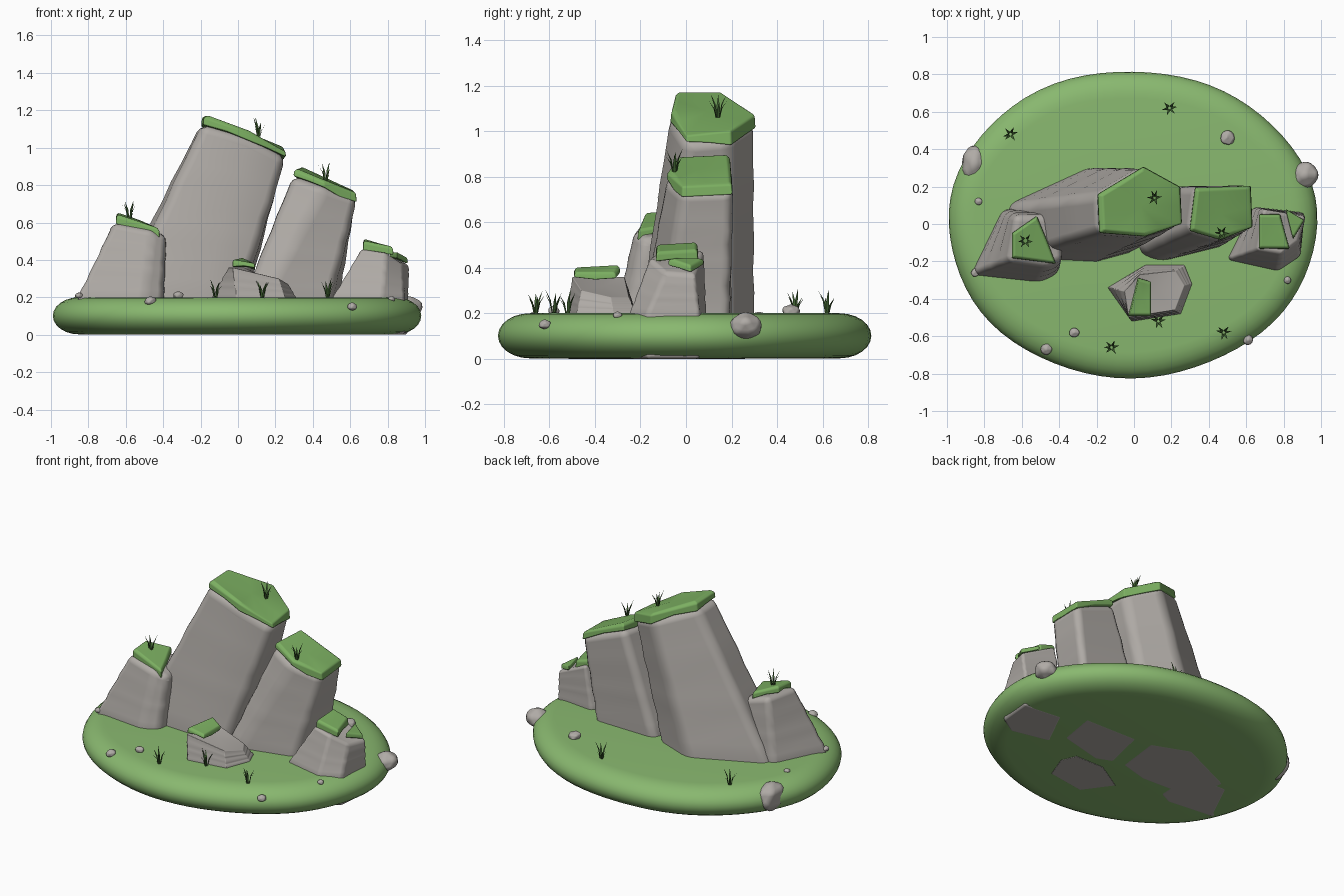
import bpy, bmesh, math, random
from mathutils import Vector

random.seed(4)
if "Cube" in bpy.data.objects:
    bpy.data.objects.remove(bpy.data.objects["Cube"], do_unlink=True)


def material(name, rgb):
    mat = bpy.data.materials.new(name)
    mat.use_nodes = True
    color = (*rgb, 1)
    mat.diffuse_color = color
    bsdf = mat.node_tree.nodes["Principled BSDF"]
    bsdf.inputs["Base Color"].default_value = color
    bsdf.inputs["Roughness"].default_value = 0.9
    return mat


TURF = material("turf green", (0.25, 0.48, 0.16))
STONE = material("stone grey", (0.43, 0.405, 0.38))
MOSS = material("moss green", (0.20, 0.43, 0.12))
BLADE = material("dark grass green", (0.05, 0.12, 0.03))


def finish(name, bm, mat, bevel=0, segments=3):
    """Turn a bmesh into a smooth object, with softened edges if asked."""
    bmesh.ops.recalc_face_normals(bm, faces=bm.faces)
    for face in bm.faces:
        face.smooth = True
    mesh = bpy.data.meshes.new(name)
    bm.to_mesh(mesh)
    bm.free()
    mesh.materials.append(mat)
    obj = bpy.data.objects.new(name, mesh)
    bpy.context.collection.objects.link(obj)
    if bevel:
        mod = obj.modifiers.new("Soft edges", "BEVEL")
        mod.width = bevel
        mod.segments = segments
        mod.limit_method = "ANGLE"
        mod.angle_limit = math.radians(28)
        mod.harden_normals = True
    return obj


def loft(rings):
    """Skin closed rings of points and close both ends with fans."""
    bm = bmesh.new()
    loops = [[bm.verts.new(p) for p in ring] for ring in rings]
    count = len(loops[0])
    for low, high in zip(loops, loops[1:]):
        for i in range(count):
            j = (i + 1) % count
            bm.faces.new((low[i], low[j], high[j], high[i]))
    for ring in (loops[0], loops[-1]):
        middle = bm.verts.new(sum((v.co for v in ring), Vector()) / count)
        for i in range(count):
            bm.faces.new((ring[i], ring[(i + 1) % count], middle))
    return bm


def scaled(ring, factor, lift=0):
    """Scale a ring sideways around its centre and lift it."""
    c = sum(ring, Vector()) / len(ring)
    return [Vector((c.x + (p.x - c.x) * factor, c.y + (p.y - c.y) * factor,
                    p.z + lift)) for p in ring]


def rock(name, foot, top, bevel=0.04, steps=9):
    """Leaning stone pillar from a ground outline to a sloping top outline."""
    foot = [Vector((x, y, GROUND)) for x, y in foot]
    top = [Vector(p) for p in top]
    rings = [[Vector((p.x, p.y, 0)) for p in foot]]
    for k in range(steps + 1):
        t = k / steps
        ring = [a.lerp(b, t) for a, b in zip(foot, top)]
        ripple = 0.012 * math.sin(k * 2.3) * (t < 1)
        rings.append(scaled(ring, 1 + ripple))
    finish(name, loft(rings), STONE, bevel)
    return top


def moss(name, points, drop=0.03):
    """Thin turf cap with a ragged, hanging rim."""
    ring = [Vector(p) for p in points]
    ragged = []
    for a, b in zip(ring, ring[1:] + ring[:1]):
        ragged += [a, a.lerp(b, 0.5)]
    under = [p - Vector((0, 0, drop * random.uniform(0.6, 1.5)))
             for p in scaled(ragged, 1.03)]
    finish(name, loft([under, scaled(ragged, 1.01), scaled(ragged, 0.9, 0.012)]),
           MOSS, 0.008, 2)


def pebble(name, place, size):
    bm = bmesh.new()
    bmesh.ops.create_icosphere(bm, subdivisions=1, radius=1)
    for v in bm.verts:
        v.co *= random.uniform(0.88, 1.12)
        v.co = Vector(place) + Vector([a * b for a, b in zip(v.co, size)])
    finish(name, bm, STONE, min(size) * 0.25, 2)


def grass(name, place, height=0.1):
    """Tuft of narrow blades curving outwards."""
    bm = bmesh.new()
    for k in range(6):
        angle = k * math.tau / 6 + random.uniform(-0.3, 0.3)
        out = Vector((math.cos(angle), math.sin(angle), 0))
        side = Vector((-out.y, out.x, 0))
        tall = height * random.uniform(0.65, 1.1)
        pairs = []
        for t, width in ((0, 0.006), (0.55, 0.006)):
            p = Vector(place) + out * (0.008 + 0.035 * t * t)
            p.z += tall * t
            pairs.append([bm.verts.new(p + side * s * width) for s in (-1, 1)])
        tip = bm.verts.new(Vector(place) + out * 0.042 + Vector((0, 0, tall)))
        (a, b), (c, d) = pairs
        bm.faces.new((a, b, d, c))
        bm.faces.new((c, d, tip))
    finish(name, bm, BLADE)


# Round turf island with a rolled rim
GROUND = 0.2
rings = []
for k in range(13):
    a = math.pi * (k / 12 - 0.5)
    inset = 0.14 * (1 - math.cos(a))
    z = 0.101 + 0.099 * math.sin(a)
    ring = []
    for i in range(72):
        u = math.tau * i / 72
        wobble = 1 + 0.006 * math.sin(3 * u + 1) + 0.004 * math.sin(7 * u)
        ring.append(Vector(((0.985 * wobble - inset) * math.cos(u) - 0.01,
                            (0.82 * wobble - inset) * math.sin(u), z)))
    rings.append(ring)
finish("turf_island", loft(rings), TURF)

# Large leaning stones, each covered with moss
main_top = rock(
    "main_rock",
    [(-.62, -.18), (-.2, -.2), (.02, -.14), (.06, .2), (-.22, .31), (-.68, .1)],
    [(-.19, -.05, 1.13), (.06, -.07, 1.05), (.26, 0, .95), (.25, .2, .97),
     (.05, .31, 1.04), (-.2, .16, 1.13)], 0.05)
moss("main_moss", scaled(main_top, 0.96, 0.03), 0.045)

second_top = rock(
    "left_rock",
    [(.02, -.15), (.14, -.2), (.5, -.11), (.55, .19), (.1, .2)],
    [(.29, -.04, .85), (.46, -.09, .79), (.64, -.02, .73), (.63, .21, .74),
     (.32, .2, .86)], 0.045)
moss("left_moss", scaled(second_top, 0.94, 0.025), 0.035)

rock("right_rock",
     [(-.87, -.27), (-.5, -.31), (-.4, -.26), (-.38, .08), (-.7, .08)],
     [(-.67, -.2, .6), (-.46, -.23, .56), (-.38, -.19, .53), (-.4, .05, .54),
      (-.64, .05, .61)])
moss("right_moss", [(-.65, -.18, .63), (-.42, -.21, .56), (-.47, -.08, .58),
                    (-.52, .04, .6), (-.65, -.05, .64)])

# Low stones
rock("small_left_rock",
     [(.5, -.19), (.77, -.25), (.89, -.17), (.91, .06), (.64, .09)],
     [(.66, -.14, .46), (.79, -.16, .44), (.88, -.09, .38), (.92, .04, .37),
      (.69, .08, .48)], 0.03)
moss("small_left_moss", [(.67, -.13, .49), (.83, -.13, .46), (.78, .05, .47),
                         (.67, .05, .5)])
moss("small_left_moss_edge", [(.85, -.08, .43), (.91, .02, .4), (.81, .08, .43)], 0.02)

rock("front_rock",
     [(-.14, -.34), (-.01, -.52), (.25, -.48), (.31, -.32), (.27, -.22), (.06, -.22)],
     [(-.05, -.36, .36), (-.03, -.5, .36), (.22, -.46, .3), (.27, -.33, .27),
      (.22, -.25, .27), (.03, -.27, .36)], 0.03)
moss("front_moss", [(-.03, -.49, .39), (.09, -.49, .37), (.09, -.31, .37),
                    (.02, -.29, .4)], 0.02)

# Boulders sunk into the rim
pebble("rim_boulder_right", (-.855, .32, .12), (.08, .12, .11))
pebble("rim_boulder_left", (.91, .26, .14), (.09, .09, .07))

# Loose pebbles: x, y, z, radius
for i, (x, y, z, r) in enumerate((
        (.5, .46, .21, .045), (-.83, .12, .2, .025), (.82, -.3, .19, .025),
        (.61, -.62, .15, .033), (-.32, -.58, .21, .033),
        (-.47, -.67, .18, .036), (-.85, -.26, .21, .025))):
    pebble(f"pebble_{i + 1}", (x, y, z), (r, r, r * 0.75))

# Grass tufts on the ground and on the stones
for i, place in enumerate((
        (-.66, .48, GROUND), (.19, .62, GROUND), (-.12, -.66, GROUND),
        (.13, -.52, GROUND), (.48, -.58, GROUND), (.11, .14, 1.06),
        (.47, -.05, .82), (-.58, -.09, .61))):
    grass(f"grass_tuft_{i + 1}", place)
